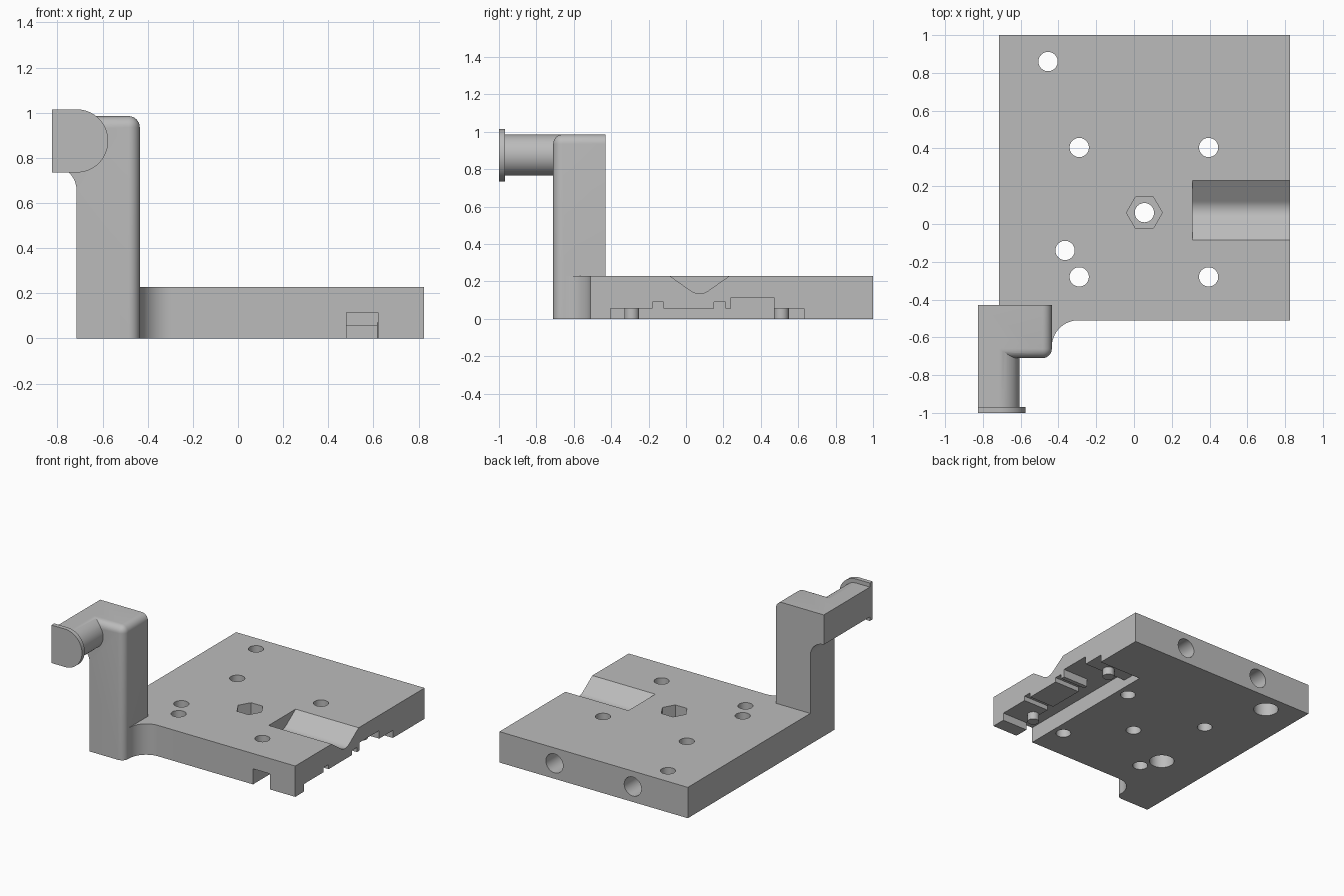
import bpy, bmesh, math
from mathutils import Vector

cube = bpy.data.objects.get("Cube")
if cube:
    bpy.data.objects.remove(cube, do_unlink=True)

grey = bpy.data.materials.new("plain grey")
grey.use_nodes = True
COLOUR = (0.5, 0.5, 0.5, 1)
grey.diffuse_color = COLOUR
grey.node_tree.nodes["Principled BSDF"].inputs["Base Color"].default_value = COLOUR

AXES = {"x": lambda u, v, w: (w, u, v),
        "y": lambda u, v, w: (u, w, v),
        "z": lambda u, v, w: (u, v, w)}


def prism(name, profile, axis, start, end, bevel=None, radius=0.05):
    """Extrude a flat profile along an axis; optionally round chosen edges."""
    bm = bmesh.new()
    place = AXES[axis]
    face = bm.faces.new([bm.verts.new(place(u, v, start)) for u, v in profile])
    out = bmesh.ops.extrude_face_region(bm, geom=[face])
    shift = Vector(place(0, 0, end - start))
    bmesh.ops.translate(bm, vec=shift,
                        verts=[g for g in out["geom"] if isinstance(g, bmesh.types.BMVert)])
    bmesh.ops.recalc_face_normals(bm, faces=bm.faces)
    if bevel:
        edges = [e for e in bm.edges if bevel(e.verts[0].co, e.verts[1].co)]
        bmesh.ops.bevel(bm, geom=edges, offset=radius, segments=8, profile=0.5, affect="EDGES")
    mesh = bpy.data.meshes.new(name)
    bm.to_mesh(mesh)
    bm.free()
    mesh.materials.append(grey)
    obj = bpy.data.objects.new(name, mesh)
    bpy.context.collection.objects.link(obj)
    return obj


def arc(cx, cy, r, a0, a1, n=16):
    angles = [math.radians(a0 + (a1 - a0) * i / n) for i in range(n + 1)]
    return [(cx + r * math.cos(a), cy + r * math.sin(a)) for a in angles]


def circle(cx, cy, r, n=40):
    return arc(cx, cy, r, 0, 360, n)[:-1]


def rect(u0, u1, v0, v1):
    return [(u0, v0), (u1, v0), (u1, v1), (u0, v1)]


def combine(target, tool, operation):
    mod = target.modifiers.new("combine", "BOOLEAN")
    mod.operation, mod.solver, mod.object = operation, "EXACT", tool
    bpy.context.view_layer.objects.active = target
    bpy.ops.object.modifier_apply(modifier=mod.name)
    bpy.data.objects.remove(tool, do_unlink=True)


LEFT, RIGHT, FRONT, BACK, THICK = -0.715, 0.825, -0.51, 1.0, 0.228
POST_IN, POST_FRONT, POST_BACK = -0.435, -0.71, -0.43
ARM_OUT, ARM_Z, ARM_R, TOP = -0.825, 0.875, 0.11, 0.985

# Base plate, with a concave corner running into the post
outline = [(RIGHT, BACK), (LEFT, BACK), (LEFT, -0.65)]
outline += arc(-0.295, -0.65, 0.14, 180, 90) + [(RIGHT, FRONT)]
plate = prism("base_plate", outline, "z", 0, THICK)

# Post with an overhanging head, rounded along its top, inner and front edges
profile = [(POST_IN, 0), (POST_IN, TOP), (ARM_OUT, TOP), (ARM_OUT, ARM_Z - ARM_R)]
profile += arc(ARM_OUT, ARM_Z - 2 * ARM_R, ARM_R, 90, 0)[1:] + [(LEFT, 0)]


def rounded_edge(a, b):
    inner = all(abs(p.x - POST_IN) < 1e-4 for p in (a, b))
    top = all(abs(p.z - TOP) < 1e-4 for p in (a, b))
    front = all(abs(p.y - POST_FRONT) < 1e-4 for p in (a, b))
    return inner + top + front == 2


post = prism("post", profile, "y", POST_FRONT, POST_BACK, rounded_edge)


# Half-round arm and its end flange
def half_round(r):
    return [(ARM_OUT, ARM_Z - r)] + arc(LEFT, ARM_Z, r, -90, 90, 32) + [(ARM_OUT, ARM_Z + r)]


arm = prism("arm", half_round(ARM_R), "y", -0.98, -0.6)
flange = prism("flange", half_round(0.14), "y", -1.0, -0.968)
for part in (post, arm, flange):
    combine(plate, part, "UNION")

# Vertical through holes, two of them counterbored from below
cutters = []
holes = [(x, y) for x in (-0.29, 0.395) for y in (-0.28, 0.405)]
bored = [(-0.455, 0.86), (-0.365, -0.14)]
nut = (0.055, 0.06)
for x, y in holes + bored + [nut]:
    cutters.append(prism("hole_cutter", circle(x, y, 0.051), "z", -0.1, 0.4))
for x, y in bored:
    cutters.append(prism("counterbore_cutter", circle(x, y, 0.084), "z", -0.1, 0.11))

# Hexagonal nut pocket in the top
cutters.append(prism("nut_cutter", circle(*nut, 0.095, 6), "z", 0.11, 0.4))

# Round holes in the back face
for x in (-0.265, 0.375):
    cutters.append(prism("back_hole_cutter", circle(x, THICK / 2, 0.07), "y", 0.6, 1.1))

# Rounded V groove in the top
groove = [(-0.085, 0.3), (-0.085, THICK)] + arc(0.0725, 0.215, 0.08, 232, 308, 10)
groove += [(0.23, THICK), (0.23, 0.3)]
cutters.append(prism("groove_cutter", groove, "x", 0.31, 0.95))

# Underside clip recess: long channel, wide pocket and side slots
cutters.append(prism("channel_cutter", rect(0.48, 0.62, -0.1, 0.115), "y", -0.7, 0.47))
cutters.append(prism("pocket_cutter", rect(-0.405, 0.63, -0.1, 0.056), "x", 0.48, 0.95))
for y0, y1, height in ((-0.18, -0.12, 0.09), (0.15, 0.21, 0.09), (0.24, 0.47, 0.115)):
    cutters.append(prism("slot_cutter", rect(y0, y1, -0.1, height), "x", 0.6, 0.95))
for cutter in cutters:
    combine(plate, cutter, "DIFFERENCE")

# Locating pegs inside the recess
pegs = [prism("locating_peg", circle(0.655, y, 0.04, 32), "z", 0, 0.07) for y in (-0.29, 0.51)]

# Smooth the curves, keep the edges crisp
bpy.ops.object.select_all(action="DESELECT")
for obj in [plate] + pegs:
    obj.select_set(True)
bpy.context.view_layer.objects.active = plate
bpy.ops.object.shade_smooth_by_angle(angle=math.radians(30))
